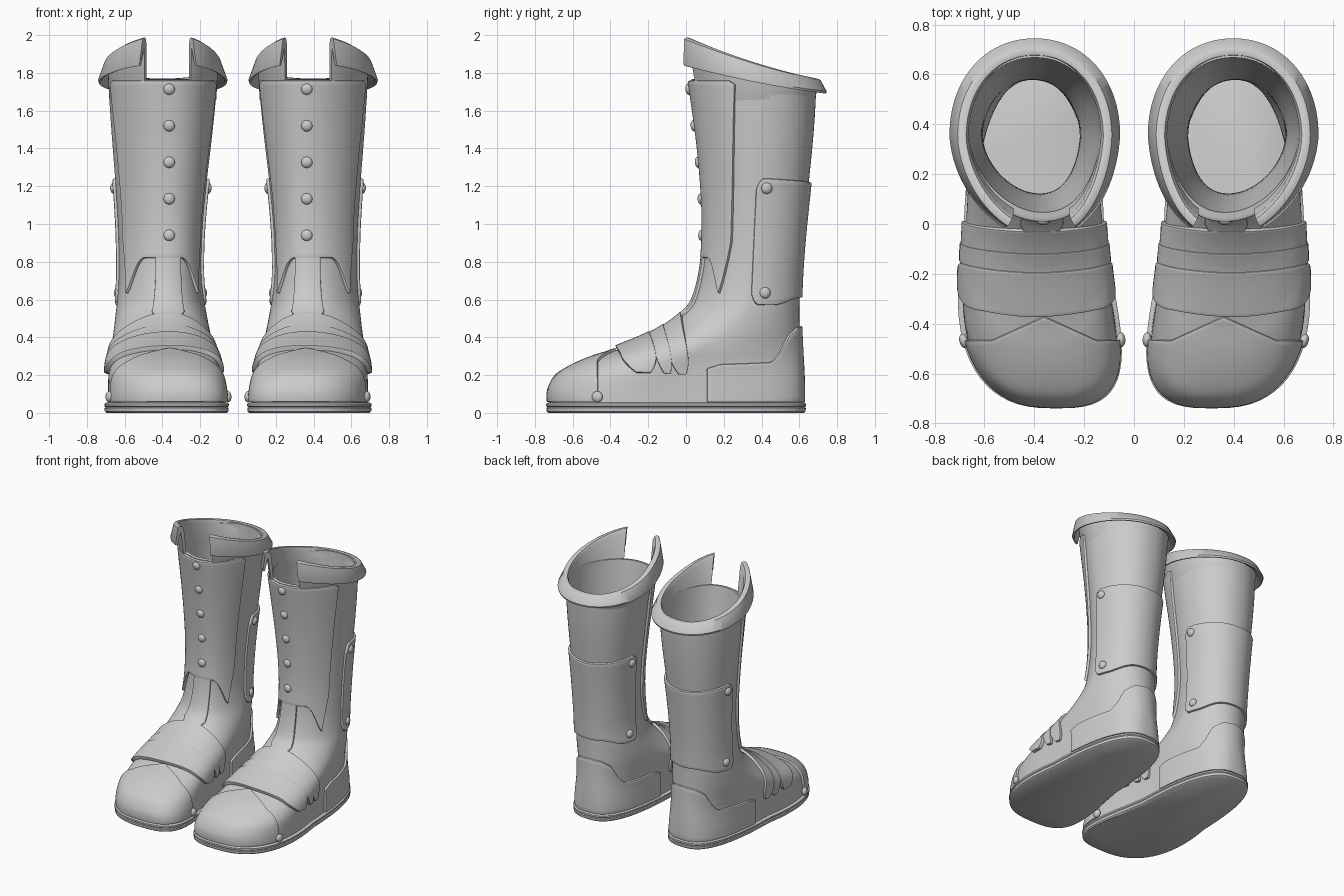
import bpy, bmesh
from math import sin, cos, radians, pi, copysign
from mathutils import Vector
from mathutils.bvhtree import BVHTree

if "Cube" in bpy.data.objects:
    bpy.data.objects.remove(bpy.data.objects["Cube"])


def tab(pts, x):
    """Piecewise linear lookup."""
    if x <= pts[0][0]:
        return pts[0][1]
    for (a, b), (c, d) in zip(pts, pts[1:]):
        if x <= c:
            return b + (d - b) * (x - a) / (c - a)
    return pts[-1][1]


def ramp(x, x0, x1, a, b):
    """Smooth change from a to b."""
    t = min(max((x - x0) / (x1 - x0), 0), 1)
    return a + (b - a) * t * t * (3 - 2 * t)


def spline(rows, sub):
    """Catmull-Rom through rows."""
    out, n = [], len(rows)
    for i in range(n - 1):
        p = [rows[min(max(i + k, 0), n - 1)] for k in (-1, 0, 1, 2)]
        for s in range(sub):
            t = s / sub
            out.append([0.5 * (2 * b + (c - a) * t + (2 * a - 5 * b + 4 * c - d) * t * t
                               + (3 * b - a - 3 * c + d) * t ** 3) for a, b, c, d in zip(*p)])
    return out + [list(rows[-1])]


def section(z, yf, t, o=0.0, zs=None):
    """Point at angle t on the egg-shaped section of height zs, grown by o."""
    h = z if zs is None else zs
    # width and back narrow to the ankle, then flare to the top
    xi = ramp(h, .3, .75, .138, .195) - ramp(h, .8, 1.9, 0, .088)
    xo = ramp(h, .3, .75, .665, .63) + ramp(h, .8, 1.9, 0, .058)
    yb = ramp(h, .1, .5, .615, .6) + ramp(h, .55, 1.8, 0, .09)
    p = ramp(h, .05, .4, 2.8, 2.1)          # squareness
    tf = ramp(h, .15, .62, .43, -.1)        # front widening
    tb = ramp(h, .3, .9, -.1, 0)            # heel narrowing
    k = ramp(h, .08, .38, .09, .033)        # toe skew
    c, s = cos(t), sin(t)
    xn = copysign(abs(c) ** (2 / p), c)
    yn = copysign(abs(s) ** (2 / p), s)
    w = 1 + (-tf * yn if yn < 0 else tb * yn)
    x = (xi + xo) / 2 + ((xo - xi) / 2 * w + o) * xn - k * min(yn, 0) ** 2
    return Vector((x, (yf + yb) / 2 + ((yb - yf) / 2 + o) * yn, z))


def make(name, bm, thick=0, offset=0, bevel=0):
    bmesh.ops.recalc_face_normals(bm, faces=bm.faces)
    me = bpy.data.meshes.new(name)
    bm.to_mesh(me)
    bm.free()
    ob = bpy.data.objects.new(name, me)
    bpy.context.collection.objects.link(ob)
    if thick:
        m = ob.modifiers.new("Solid", 'SOLIDIFY')
        m.thickness, m.offset = thick, offset
    if bevel:
        m = ob.modifiers.new("Bevel", 'BEVEL')
        m.width, m.segments, m.limit_method, m.angle_limit = bevel, 2, 'ANGLE', radians(45)
    ob.modifiers.new("Mirror", 'MIRROR').use_mirror_merge = False


def skin(rows, wrap=False, caps=()):
    """Quad skin over rows of points."""
    bm = bmesh.new()
    vs = [[bm.verts.new(p) for p in r] for r in rows]
    n = len(rows[0])
    for a, b in zip(vs, vs[1:]):
        for i in range(n if wrap else n - 1):
            j = (i + 1) % n
            bm.faces.new((a[i], a[j], b[j], b[i]))
    for c in caps:
        bm.faces.new(vs[c])
    return bm


# Boot body: sections follow the front profile (z, y)
FRONT = [(.03, -.72), (.1, -.725), (.15, -.71), (.2, -.675), (.25, -.59), (.29, -.495), (.33, -.375),
         (.42, -.165), (.53, -.01), (.62, .05), (.8, .09), (1.05, .1), (1.4, .075), (1.765, .025)]
N = 72
TS = [2 * pi * i / N for i in range(N)]
bm = skin([[section(z, y, t) for t in TS] for z, y in spline(FRONT, 5)], True, (0,))
bmesh.ops.recalc_face_normals(bm, faces=bm.faces)
bvh = BVHTree.FromBMesh(bm)
make("boot_body", bm, .022, -1)


def cast(o, d):
    hit = bvh.ray_cast(Vector(o), Vector(d).normalized())
    return (hit[0], hit[1]) if hit[0] else (Vector(o), Vector(d))


def shaft(a, z):
    """Body point at a degrees, measured from the back (180 = front)."""
    return cast((.4, .35, z), (sin(radians(a)), cos(radians(a)), 0))


def panel(name, fn, nu, nv, thick):
    """Plate lying on the body; fn(u in -1..1, v in 0..1) gives a surface point."""
    bm = skin([[fn(2 * i / nu - 1, j / nv)[0] for i in range(nu + 1)] for j in range(nv + 1)])
    bmesh.ops.remove_doubles(bm, verts=bm.verts, dist=.0005)
    make(name, bm, thick * 2, 0, .007)


# Sole with a narrow welt
rings = [[section(z, -.72, t, o, .03) for t in TS] for z, o in
         ((0, .008), (.008, .018), (.026, .02), (.03, .013), (.036, .02), (.048, .02), (.055, .008))]
make("sole", skin(rings, True, (0, -1)))


# Shin guard with pointed sides
def shin(u, v):
    lo = ramp(abs(u), .35, 1.1, .82, .62)
    z = lo + (1.76 - .2 * max(0, abs(u) - .9) - lo) * v
    return shaft(180 + u * tab([(.63, 47), (.9, 62), (1.76, 72)], z), z)


# Calf plate round the back
def calf(u, v):
    e = max(0, (abs(u) - .88) / .12) ** 2.5 * .06
    lo = ramp(abs(u), .2, .7, .61, .57) + e
    z = lo + (1.22 + .025 * abs(u) - e - lo) * v
    return shaft(u * (98 - 11 * z), z)


# Heel counter, high at the back
def heel(u, v):
    a = abs(u) * 133
    hi = tab([(0, .46), (20, .45), (36, .41), (50, .31), (62, .268), (124, .258), (133, .235)], a)
    return shaft(u * 133, .055 + (hi - .055) * v)


# Toe cap with a peaked rear edge
def toe(u, v):
    y = -.465 + .095 * max(0, 1 - abs(u) / .5)
    a, e = radians(90 + 90 * u), radians(90 * v)
    return cast((.36, y, .06), (-cos(a) * cos(e), -sin(e), sin(a) * cos(e)))


# Tongue strip above the straps
def tongue(u, v):
    lo = .48 + .05 * abs(u) ** 3
    return cast((.37 + .064 * u * (1 + .3 * (1 - v) ** 3), .35, lo + (.84 - lo) * v), (0, -1, 0))


panel("shin_guard", shin, 60, 40, .018)
panel("calf_plate", calf, 60, 24, .016)
panel("heel_counter", heel, 66, 12, .016)
panel("toe_cap", toe, 48, 24, .014)
panel("tongue_strip", tongue, 12, 20, .016)

# Three overlapping instep straps
for i, (y0, y1, th) in enumerate([(-.365, -.185, .026), (-.19, -.11, .022), (-.12, -.02, .018)]):
    def strap(u, v):
        k = 1 - .6 * max(0, (abs(u) - .75) / .25) ** 2
        y = (y0 + y1) / 2 + (y1 - y0) * (v - .5) * k + .05 * u * u
        a = radians(90 + 69 * u)
        return cast((.395, y, .1), (-cos(a), 0, sin(a)))
    panel("instep_strap_%d" % (i + 1), strap, 48, 12, th)

# Folded cuff, open at the front, sloping down to the back
rows, M = [], 80
for i in range(M + 1):
    t = radians(-63 + 306 * i / M)
    d = .69 - section(1.765, .025, t)[1]
    top = 1.77 + .2 * d + .23 * d * d
    low = 1.69 + .14 * d + .15 * d * d
    prof = [(-.026, 1.62), (-.022, top - .03), (-.012, top - .003), (.004, top), (.022, top - .008),
            (.055, low + .012), (.052, low), (.04, low + .003), (.004, top - .05), (-.004, 1.66)]
    rows.append([section(z, .025 - .2 * max(0, z - 1.72), t, o, 1.765) for o, z in prof])
make("folded_cuff", skin(rows, True, (0, -1)))

# Rivets: front row, calf plate corners, toe cap ends
spots = [(cast((.365, .35, .94 + .194 * i), (0, -1, 0)), .018) for i in range(5)]
for s in (-1, 1):
    spots += [(cast((.4, y, z), (s, 0, 0)), .016) for y, z in ((.425, 1.19), (.415, .635), (-.465, .085))]
bm = bmesh.new()
for (p, n), off in spots:
    if n.dot(p - Vector((.4, p.y if p.y < 0 else .35, p.z))) < 0:
        n = -n
    m = Vector(n).to_track_quat('Z', 'Y').to_matrix().to_4x4()
    m.translation = p + n * off
    for c in range(3):
        m[c][2] *= .6
    bmesh.ops.create_uvsphere(bm, u_segments=16, v_segments=10, radius=.03, matrix=m)
make("rivets", bm)

# Apply modifiers and smooth
bpy.ops.object.select_all(action='SELECT')
bpy.context.view_layer.objects.active = bpy.data.objects["boot_body"]
bpy.ops.object.convert(target='MESH')
bpy.ops.object.shade_smooth_by_angle(angle=radians(40))
